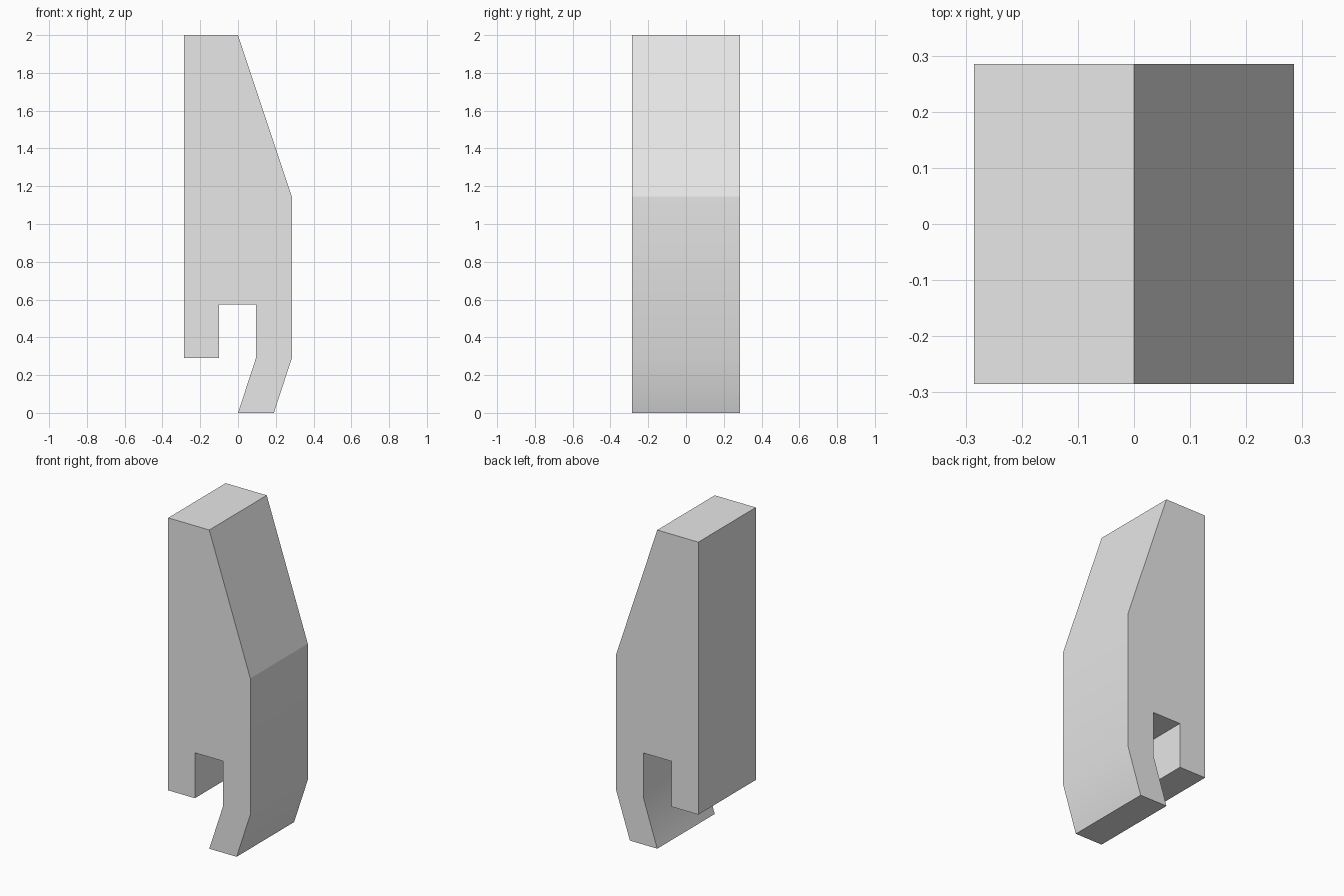
import bpy
import bmesh
from mathutils import Vector

cube = bpy.data.objects.get("Cube")
if cube:
    bpy.data.objects.remove(cube, do_unlink=True)

HALF = 0.285

# Side profile of the clip: body, sloped shoulder, slot and hooked leg
profile = [
    (-HALF, 0.29), (-0.1, 0.29), (-0.1, 0.575), (0.095, 0.575),
    (0.095, 0.29), (0, 0), (0.19, 0), (HALF, 0.29),
    (HALF, 1.145), (0, 2), (-HALF, 2),
]
bends = {(0.095, 0.29), (HALF, 0.29)}  # softly shaded bends of the leg

bm = bmesh.new()
front = bm.faces.new([bm.verts.new((x, -HALF, z)) for x, z in profile])
soft = {v for v, point in zip(front.verts, profile) if point in bends}
extruded = bmesh.ops.extrude_face_region(bm, geom=[front], use_keep_orig=True)
back = [g for g in extruded["geom"] if isinstance(g, bmesh.types.BMVert)]
bmesh.ops.translate(bm, verts=back, vec=Vector((0, 2 * HALF, 0)))
bmesh.ops.recalc_face_normals(bm, faces=bm.faces)

# Smooth across the leg bends only, every other edge stays crisp
for face in bm.faces:
    face.smooth = True
for edge in bm.edges:
    a, b = edge.verts
    runs_in_depth = abs(a.co.y - b.co.y) > HALF
    edge.smooth = runs_in_depth and (a in soft or b in soft)

mesh = bpy.data.meshes.new("clip_body")
bm.to_mesh(mesh)
bm.free()

grey = bpy.data.materials.new("light grey")
grey.use_nodes = True
colour = (0.8, 0.8, 0.8, 1)
grey.diffuse_color = colour
grey.node_tree.nodes["Principled BSDF"].inputs["Base Color"].default_value = colour
mesh.materials.append(grey)

body = bpy.data.objects.new("clip_body", mesh)
bpy.context.collection.objects.link(body)
